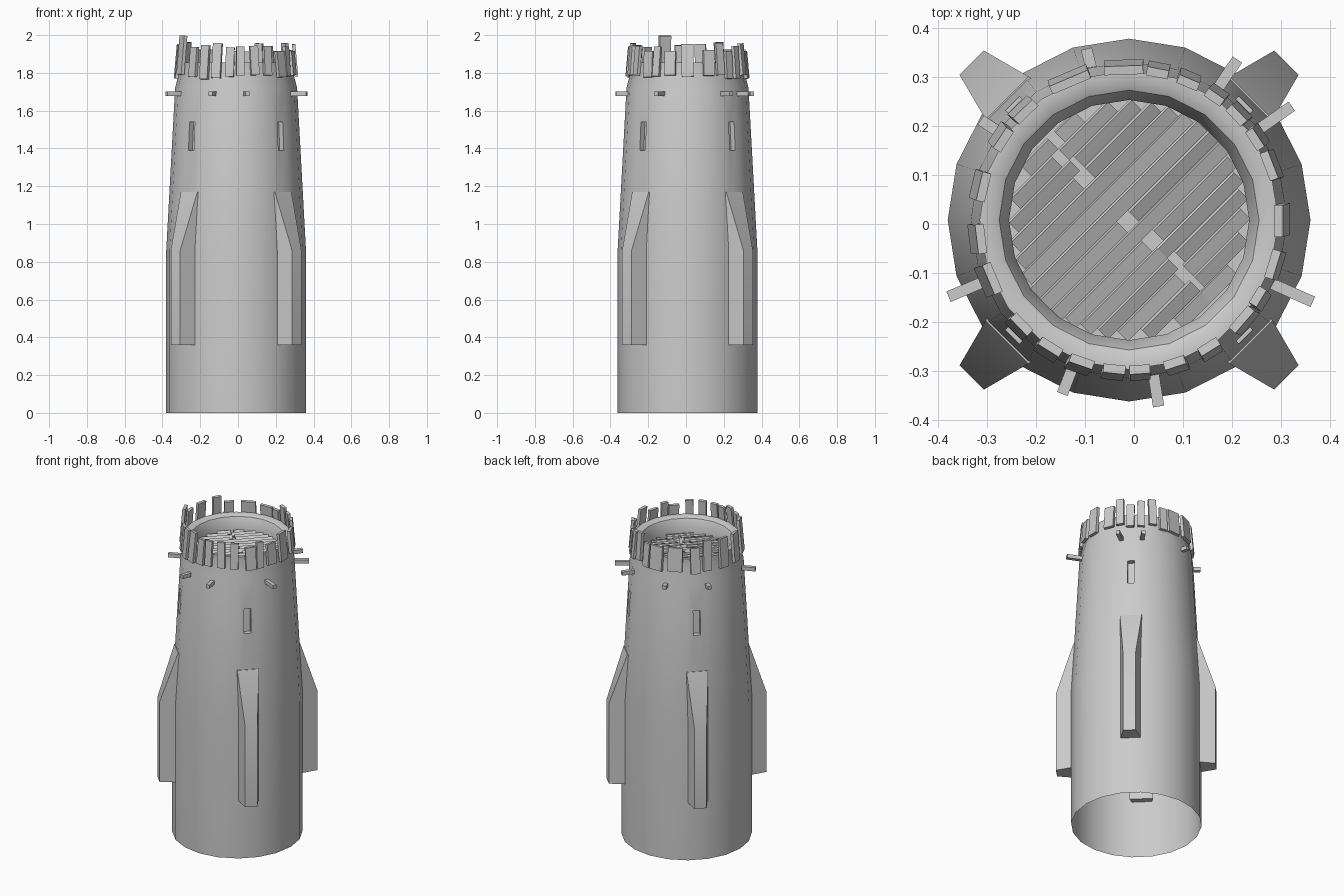
import bpy, bmesh, math, random
from mathutils import Matrix, Vector

if "Cube" in bpy.data.objects:
    bpy.data.objects.remove(bpy.data.objects["Cube"])

random.seed(4)
CX, CY = -0.01, 0.008
CENTRE = Matrix.Translation((CX, CY, 0))


def finish(name, bm, smooth=True, normals=True):
    if normals:
        bmesh.ops.recalc_face_normals(bm, faces=bm.faces)
    mesh = bpy.data.meshes.new(name)
    bm.to_mesh(mesh)
    bm.free()
    ob = bpy.data.objects.new(name, mesh)
    bpy.context.collection.objects.link(ob)
    if smooth:
        bpy.ops.object.select_all(action='DESELECT')
        ob.select_set(True)
        bpy.context.view_layer.objects.active = ob
        bpy.ops.object.shade_smooth_by_angle(angle=math.radians(30))
    return ob


def radial(deg):
    return CENTRE @ Matrix.Rotation(math.radians(deg), 4, 'Z')


def box(bm, size, matrix):
    bmesh.ops.create_cube(bm, size=1, matrix=matrix @ Matrix.Diagonal((*size, 1)))


# Tower shell: 20-sided lathe, with arrow slits recessed in four diagonal facets
SIDES = 20
profile = [(0.37, 0), (0.37, 0.86), (0.323, 1.72), (0.305, 1.79), (0.305, 1.855),
           (0.285, 1.855), (0.265, 1.845), (0.245, 1.80), (0.245, 1.74)]
bm = bmesh.new()
rings = []
for r, z in profile:
    rings.append([bm.verts.new((CX + r * math.cos(2 * math.pi * i / SIDES),
                                CY + r * math.sin(2 * math.pi * i / SIDES), z))
                  for i in range(SIDES)])
c9 = math.cos(math.pi / SIDES)
for k in range(len(profile) - 1):
    for i in range(SIDES):
        j = (i + 1) % SIDES
        quad = [rings[k][i], rings[k][j], rings[k + 1][j], rings[k + 1][i]]
        if k == 1 and i % 5 == 2:
            m = radial((i + 0.5) * 360 / SIDES)
            hole, back = [], []
            for y, z in ((-0.02, 1.39), (0.02, 1.39), (0.02, 1.54), (-0.02, 1.54)):
                r = (0.37 - 0.047 * (z - 0.86) / 0.86) * c9
                hole.append(bm.verts.new(m @ Vector((r, y, z))))
                back.append(bm.verts.new(m @ Vector((r - 0.03, y, z))))
            for a in range(4):
                b = (a + 1) % 4
                bm.faces.new((quad[a], quad[b], hole[b], hole[a]))
                bm.faces.new((hole[a], hole[b], back[b], back[a]))
            bm.faces.new(back)
        else:
            bm.faces.new(quad)
bm.faces.new(rings[-1])
finish("tower_shell", bm, normals=False)

# Buttresses: tapered in plan, sloping back into the wall at the top
bm = bmesh.new()
for deg in (45, 135, 225, 315):
    m = radial(deg)
    sides = []
    for s in (-1, 1):
        pts = [(0.33, 0.066, 0.36), (0.454, 0.035, 0.36), (0.454, 0.035, 0.86),
               (0.352, 0.062, 1.17), (0.33, 0.066, 1.17)]
        sides.append([bm.verts.new(m @ Vector((r, s * w, z))) for r, w, z in pts])
    bm.faces.new(sides[0])
    bm.faces.new(sides[1])
    for a in range(5):
        b = (a + 1) % 5
        bm.faces.new((sides[0][a], sides[0][b], sides[1][b], sides[1][a]))
finish("buttresses", bm)

# Parapet planks: uneven, leaning slightly inward (angle, width)
planks = [(92, .08), (79, .045), (67, .045), (55, .04), (44, .045), (33, .045), (21, .06),
          (0, .065), (-17, .06), (-31, .04), (-41, .06), (-58, .045), (-72, .045),
          (-86, .042), (-96, .045), (-109, .05), (-122, .05), (-136, .05), (-157, .065),
          (-173, .06), (167, .06), (147, .05), (134, .055), (113, .085)]
bm = bmesh.new()
for deg, w in planks:
    low = random.uniform(1.765, 1.79)
    top = random.uniform(1.91, 1.968)
    if deg == -157:
        low, top = 1.79, 1.997
    m = radial(deg) @ Matrix.Translation((0.312, 0, (low + top) / 2))
    m = m @ Matrix.Rotation(math.radians(-5), 4, 'Y')
    m = m @ Matrix.Rotation(math.radians(random.uniform(-2, 2)), 4, 'X')
    box(bm, (0.018, w, top - low), m)
finish("parapet_planks", bm, smooth=False)

# Beam ends sticking out of the wall (angle, outer radius)
bm = bmesh.new()
for deg, out in ((56, .395), (35, .405), (-24, .41), (-81, .385), (-111, .38),
                 (-157, .40), (146, .365), (104, .36)):
    box(bm, (out - 0.29, 0.023, 0.023),
        radial(deg) @ Matrix.Translation(((out + 0.29) / 2, 0, 1.69)))
finish("beam_ends", bm, smooth=False)

# Floor boards: tilted slats in two halves meeting on the diagonal
bm = bmesh.new()
N = 15
for i in range(N):
    y = (i - (N - 1) / 2) * 0.0315
    reach = math.sqrt(max(0.245 ** 2 - (abs(y) + 0.012) ** 2, 0.0009))
    for s in (-1, 1):
        start = random.choice((0, 0, 0.012, 0.02))
        m = (radial(45) @ Matrix.Translation((s * (start + reach) / 2, y, 1.765))
             @ Matrix.Rotation(math.radians(random.uniform(18, 30)), 4, 'X'))
        box(bm, (reach - start, 0.03, 0.01), m)
finish("floor_boards", bm, smooth=False)
